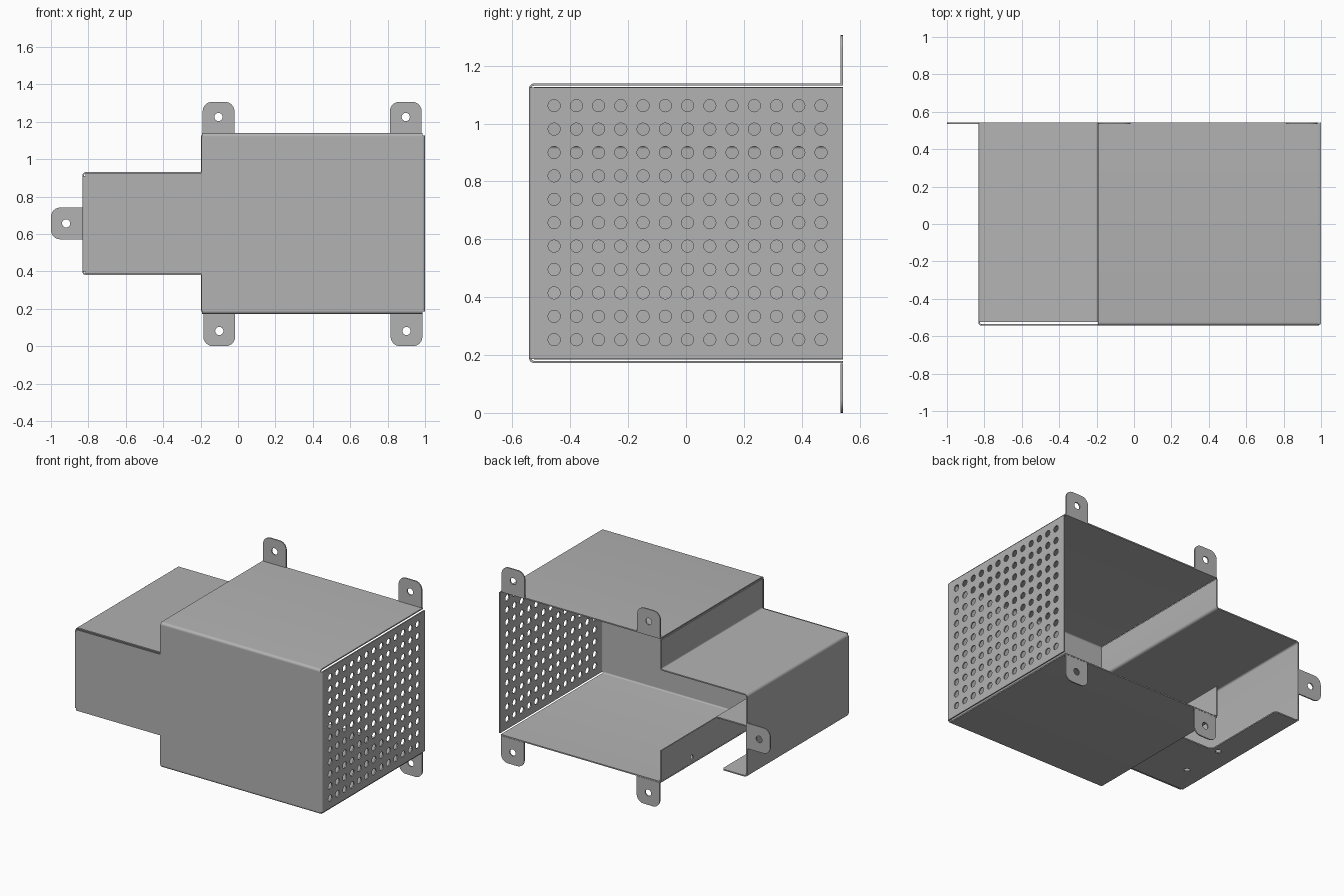
import bpy, bmesh, math
from mathutils import Vector, Matrix

cube = bpy.data.objects.get("Cube")
if cube:
    bpy.data.objects.remove(cube, do_unlink=True)

T = 0.008                      # sheet thickness
BACK, FRONT = 0.542, -0.542
X, Y, Z = Vector((1, 0, 0)), Vector((0, 1, 0)), Vector((0, 0, 1))
AXES = {"xy": (X, Y), "xz": (X, Z), "yz": (Y, Z)}

steel = bpy.data.materials.new("grey sheet metal")
steel.use_nodes = True
GREY = (0.45, 0.45, 0.45, 1)
steel.diffuse_color = GREY
bsdf = next(n for n in steel.node_tree.nodes if n.type == "BSDF_PRINCIPLED")
bsdf.inputs["Base Color"].default_value = GREY


def rounded(points, closed=True, steps=6):
    """Round every corner given as (u, v, radius)."""
    out, n = [], len(points)
    for i, p in enumerate(points):
        here = Vector(p[:2])
        if len(p) < 3 or (not closed and i in (0, n - 1)):
            out.append(here)
            continue
        a = (Vector(points[i - 1][:2]) - here).normalized()
        b = (Vector(points[(i + 1) % n][:2]) - here).normalized()
        for k in range(steps + 1):
            s = math.pi / 2 * k / steps
            out.append(here + p[2] * (a * (1 - math.sin(s)) + b * (1 - math.cos(s))))
    return out


def folded(points):
    """Outline of a bent sheet that follows the middle line."""
    line = rounded(points, closed=False)
    left, right = [], []
    for i, p in enumerate(line):
        d = (line[min(i + 1, len(line) - 1)] - line[max(i - 1, 0)]).normalized()
        side = Vector((-d.y, d.x)) * T / 2
        left.append(p + side)
        right.append(p - side)
    return left + right[::-1]


def circle(u, v, r, sides=16):
    return [Vector((u + r * math.cos(math.tau * k / sides),
                    v + r * math.sin(math.tau * k / sides))) for k in range(sides)]


def sheet(name, plane, outline, lo, hi, holes=()):
    """Extrude a flat outline with holes between two depths."""
    curve = bpy.data.curves.new(name, "CURVE")
    curve.dimensions, curve.fill_mode = "2D", "BOTH"
    curve.extrude = (hi - lo) / 2
    for loop in [outline, *holes]:
        spline = curve.splines.new("POLY")
        spline.points.add(len(loop) - 1)
        for point, p in zip(spline.points, loop):
            point.co = (p.x, p.y, 0, 1)
        spline.use_cyclic_u = True
    helper = bpy.data.objects.new(name + " outline", curve)
    bpy.context.collection.objects.link(helper)
    bpy.context.view_layer.update()
    deps = bpy.context.evaluated_depsgraph_get()
    mesh = bpy.data.meshes.new_from_object(helper.evaluated_get(deps))
    bpy.data.objects.remove(helper, do_unlink=True)

    u, v = AXES[plane]
    n = u.cross(v)
    depth = Vector([abs(c) for c in n]) * (lo + hi) / 2
    mesh.transform(Matrix.Translation(depth) @ Matrix((u, v, n)).transposed().to_4x4())
    bm = bmesh.new()
    bm.from_mesh(mesh)
    bmesh.ops.remove_doubles(bm, verts=bm.verts, dist=1e-5)
    bmesh.ops.recalc_face_normals(bm, faces=bm.faces)
    bm.to_mesh(mesh)
    bm.free()
    mesh.materials.clear()
    mesh.materials.append(steel)
    obj = bpy.data.objects.new(name, mesh)
    bpy.context.collection.objects.link(obj)
    bpy.ops.object.select_all(action="DESELECT")
    obj.select_set(True)
    bpy.context.view_layer.objects.active = obj
    bpy.ops.object.shade_smooth_by_angle(angle=math.radians(35))
    return obj


def box(u0, u1, v0, v1):
    return rounded([(u0, v0), (u1, v0), (u1, v1), (u0, v1)])


# Front panel: large body with the narrower side body
sheet("front_panel", "xz", rounded([
    (-0.815, 0.385), (-0.195, 0.385), (-0.195, 0.19), (0.985, 0.19),
    (0.985, 1.12), (-0.195, 1.12), (-0.195, 0.925), (-0.815, 0.925)]),
    FRONT, FRONT + T)

# Top and bottom panels, bent back from the front
mid = FRONT + T / 2
for name, edge, z in (("top_panel", 1.12, 1.135), ("bottom_panel", 0.19, 0.176)):
    sheet(name, "yz", folded([(mid, edge), (mid, z, 0.013), (BACK, z)]), -0.193, 0.987)

# Perforated side and its bend
holes = [circle(-0.456 + 0.0769 * i, 0.253 + 0.0809 * j, 0.021)
         for i in range(13) for j in range(11)]
sheet("perforated_side", "yz", box(FRONT + 0.017, BACK, 0.186, 1.125), 1 - T, 1, holes)
sheet("perforated_side_bend", "xy", folded([
    (0.985, mid), (1 - T / 2, mid, 0.01), (1 - T / 2, FRONT + 0.017)]), 0.186, 1.125)

# Narrow side body: step wall, top and outer wall in one folded strip
step, outer = -0.193, -0.828
sheet("side_body_shell", "xz", folded([
    (step, 1.126), (step, 0.927, 0.013), (outer, 0.927, 0.016),
    (outer, 0.383, 0.016), (-0.80, 0.383)]), FRONT + 0.017, BACK)
sheet("side_body_bend", "xy", folded([
    (-0.815, mid), (outer, mid, 0.01), (outer, FRONT + 0.017)]), 0.4, 0.91)

# Notched shelf under the side body and the lower step wall
sheet("side_body_shelf", "xy", rounded([
    (-0.80, FRONT + 0.017), (step, FRONT + 0.017), (step, -0.05),
    (-0.645, -0.05, 0.03), (-0.645, BACK, 0.02), (-0.80, BACK)]),
    0.383 - T / 2, 0.383 + T / 2,
    [circle(-0.69, y, 0.018) for y in (-0.33, -0.04)])
sheet("lower_step_wall", "yz", box(FRONT + 0.017, BACK, 0.184, 0.387),
      step - T / 2, step + T / 2, [circle(0.22, 0.22, 0.016)])


# Mounting tabs on the back edges
def tab(name, base, along, out):
    base, along, out = Vector(base), Vector(along), Vector(out)
    half, length, r = 0.085, 0.171, 0.05
    corners = [base - along * half, base + along * half,
               base + along * half + out * length, base - along * half + out * length]
    outline = rounded([(*c, r) if i > 1 else tuple(c) for i, c in enumerate(corners)])
    hole = base + out * 0.09
    sheet(name, "xz", outline, BACK - T, BACK, [circle(*hole, 0.022)])


for side, x in (("right", -0.104), ("left", 0.897)):
    tab("top_tab_" + side, (x, 1.135), (1, 0), (0, 1))
    tab("bottom_tab_" + side, (x + 0.004, 0.171), (1, 0), (0, -1))
tab("side_tab", (-0.829, 0.656), (0, 1), (-1, 0))
